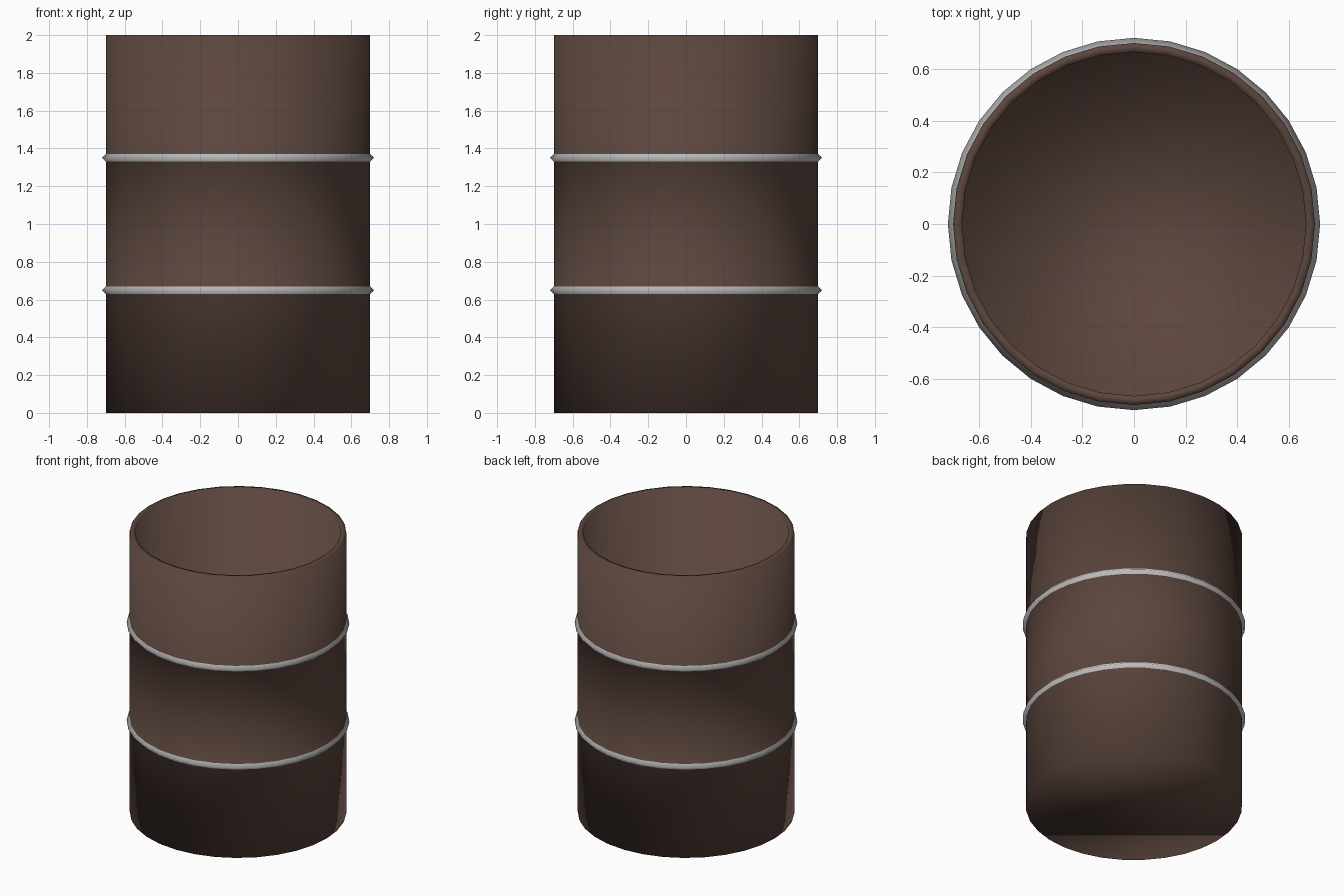
import bpy, bmesh, math

if "Cube" in bpy.data.objects:
    bpy.data.objects.remove(bpy.data.objects["Cube"])

SIDES = 32


def material(name, color):
    m = bpy.data.materials.new(name)
    m.diffuse_color = (*color, 1.0)
    m.use_nodes = True
    m.node_tree.nodes["Principled BSDF"].inputs["Base Color"].default_value = m.diffuse_color
    return m


# Wall profile (radius, height): outside base, two hoops, rim, inside floor
profile = [(0.70, 0.0)]
for z in (0.65, 1.35):
    profile += [(0.70, z - 0.02), (0.72, z), (0.70, z + 0.02)]
profile += [(0.70, 2.0), (0.665, 2.0), (0.665, 0.035)]

bm = bmesh.new()
rings = []
for r, z in profile:
    rings.append([bm.verts.new((r * math.cos(2 * math.pi * i / SIDES),
                                r * math.sin(2 * math.pi * i / SIDES), z))
                  for i in range(SIDES)])

# Barrel wall, with the hoops picked out in metal
for k, (a, b) in enumerate(zip(rings, rings[1:])):
    hoop = max(profile[k][0], profile[k + 1][0]) > 0.71
    for i in range(SIDES):
        j = (i + 1) % SIDES
        f = bm.faces.new((a[i], a[j], b[j], b[i]))
        f.material_index = 1 if hoop else 0

# Underside and inside floor
bm.faces.new(rings[0][::-1])
bm.faces.new(rings[-1])
for f in bm.faces:
    f.smooth = True

mesh = bpy.data.meshes.new("barrel")
bm.to_mesh(mesh)
bm.free()
mesh.materials.append(material("dark brown", (0.105, 0.060, 0.047)))
mesh.materials.append(material("hoop grey", (0.50, 0.50, 0.50)))
barrel = bpy.data.objects.new("barrel", mesh)
bpy.context.collection.objects.link(barrel)
